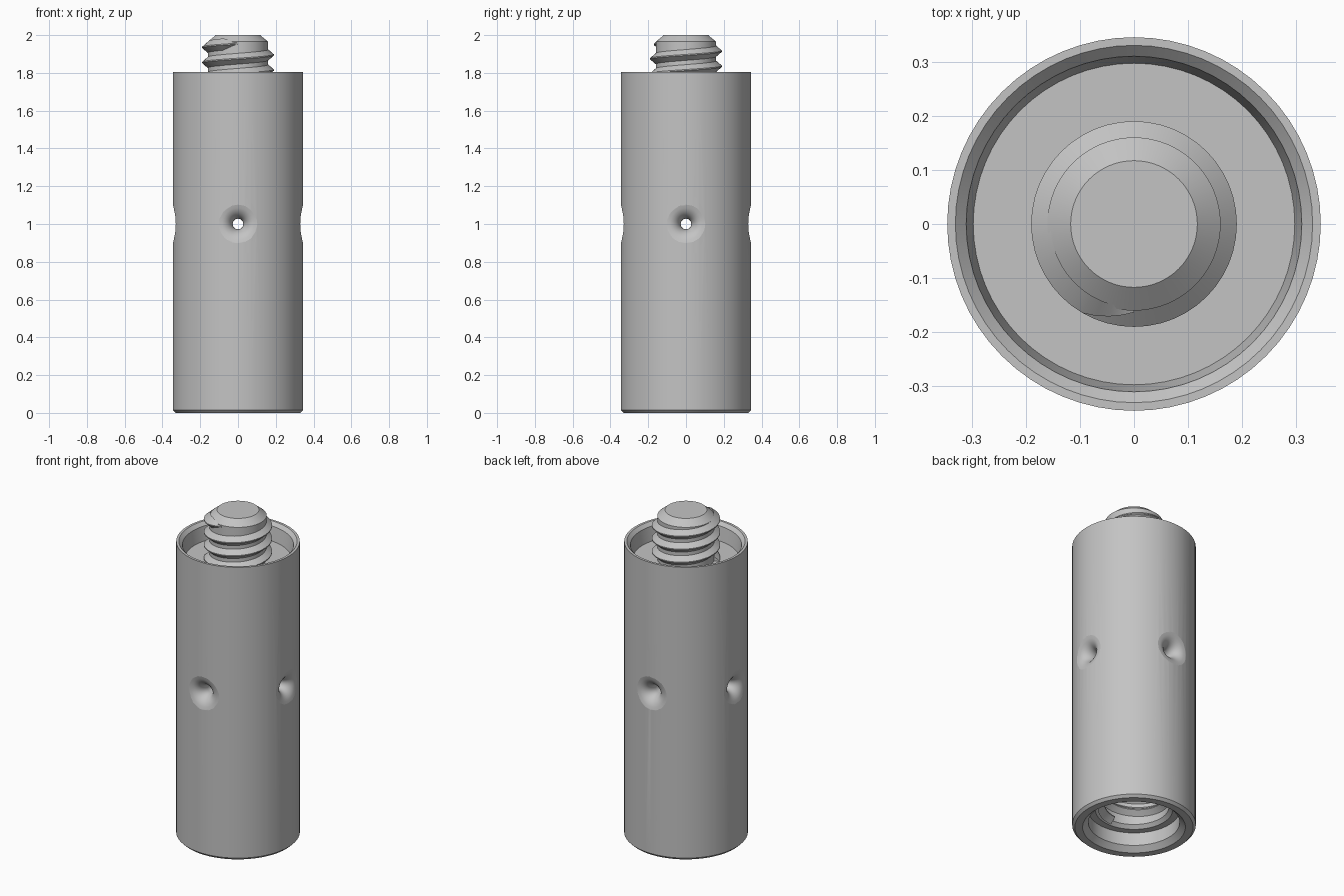
import bpy, bmesh
from math import sin, cos, pi, radians, sqrt

cube = bpy.data.objects.get("Cube")
if cube:
    bpy.data.objects.remove(cube, do_unlink=True)

R = 0.345          # outer radius
SIDES = 64
PITCH = 0.08

steel = bpy.data.materials.new("plain grey")
steel.use_nodes = True
grey = (0.55, 0.55, 0.55, 1)
steel.diffuse_color = grey
steel.node_tree.nodes["Principled BSDF"].inputs["Base Color"].default_value = grey


def finish(name, bm, angle=30):
    bmesh.ops.recalc_face_normals(bm, faces=bm.faces)
    mesh = bpy.data.meshes.new(name)
    bm.to_mesh(mesh)
    bm.free()
    for p in mesh.polygons:
        p.use_smooth = True
    mesh.set_sharp_from_angle(angle=radians(angle))
    mesh.materials.append(steel)
    obj = bpy.data.objects.new(name, mesh)
    bpy.context.collection.objects.link(obj)
    return obj


def skin(name, rings, angle=30):
    """Join closed rings of points into a capped solid."""
    bm = bmesh.new()
    loops = [[bm.verts.new(p) for p in ring] for ring in rings]
    for a, b in zip(loops, loops[1:]):
        for i in range(len(a)):
            j = (i + 1) % len(a)
            bm.faces.new((a[i], a[j], b[j], b[i]))
    bm.faces.new(loops[0])
    bm.faces.new(loops[-1])
    return finish(name, bm, angle)


def lathe(name, profile):
    return skin(name, [[(r * cos(2 * pi * i / SIDES), r * sin(2 * pi * i / SIDES), z)
                        for i in range(SIDES)] for r, z in profile])


def thread(name, root, crest, z_end, turns):
    """Helical ridge ending at the front, fading out at its upper end."""
    steps = int(turns * 48)
    rings = []
    for k in range(steps + 1):
        t = k / 48
        a = -pi / 2 - 2 * pi * t
        z = z_end - PITCH * t
        f = min(1, 0.1 + t * 11)
        tip = root + (crest - root) * f
        base = root - (crest - root) * 0.2
        section = ((base, -0.034 * f), (tip, -0.003), (tip, 0.003), (base, 0.034 * f))
        rings.append([(r * cos(a), r * sin(a), z + dz) for r, dz in section])
    return skin(name, rings)


def cross_hole(name, along_y):
    """Through hole whose mouths are rounded over into the outer wall."""
    hole, fillet, n = 0.028, 0.085, 32
    mouth = [(hole + fillet * (1 - cos(t)), fillet * (1 - sin(t)))
             for t in [radians(10 * k) for k in range(9)]]
    mouth.append((mouth[-1][0] + 0.016, -0.004))
    stations = [(-1, p) for p in reversed(mouth)] + [(1, p) for p in mouth]
    rings = []
    for side, (rho, depth) in stations:
        ring = []
        for i in range(n):
            y, z = rho * cos(2 * pi * i / n), rho * sin(2 * pi * i / n)
            ring.append((side * (sqrt(R * R - y * y) - depth), y, 1 + z))
        rings.append(ring)
    # flat outer ends
    rings.insert(0, [(-0.4, y, z) for x, y, z in rings[0]])
    rings.append([(0.4, y, z) for x, y, z in rings[-1]])
    if along_y:
        rings = [[(-y, x, z) for x, y, z in ring] for ring in rings]
    cutter = skin(name, rings, 60)
    cutter.hide_render = True
    return cutter


# Body with lower socket, upper recess and plain stud core
body = lathe("body", [
    (0.195, 0.5), (0.195, 0.13), (0.215, 0.11), (0.255, 0.11), (0.255, 0.03),
    (0.287, 0), (0.33, 0), (R, 0.015), (R, 1.805), (0.33, 1.805),
    (0.31, 1.785), (0.297, 1.70), (0.16, 1.70), (0.16, 1.965), (0.117, 2.0)])

# Crossed holes through the middle
cutters = [cross_hole("hole_cutter_x", False), cross_hole("hole_cutter_y", True)]
for c in cutters:
    mod = body.modifiers.new(c.name, "BOOLEAN")
    mod.operation = "DIFFERENCE"
    mod.solver = "EXACT"
    mod.object = c
weighted = body.modifiers.new("even_shading", "WEIGHTED_NORMAL")
weighted.keep_sharp = True

# Bake the cuts and drop the cutters
graph = bpy.context.evaluated_depsgraph_get()
baked = bpy.data.meshes.new_from_object(body.evaluated_get(graph))
body.modifiers.clear()
body.data = baked
for c in cutters:
    bpy.data.objects.remove(c, do_unlink=True)

# Outer thread on the stud, inner thread in the socket
thread("stud_thread", 0.16, 0.19, 1.955, 3.2)
thread("socket_thread", 0.195, 0.165, 0.46, 4)
